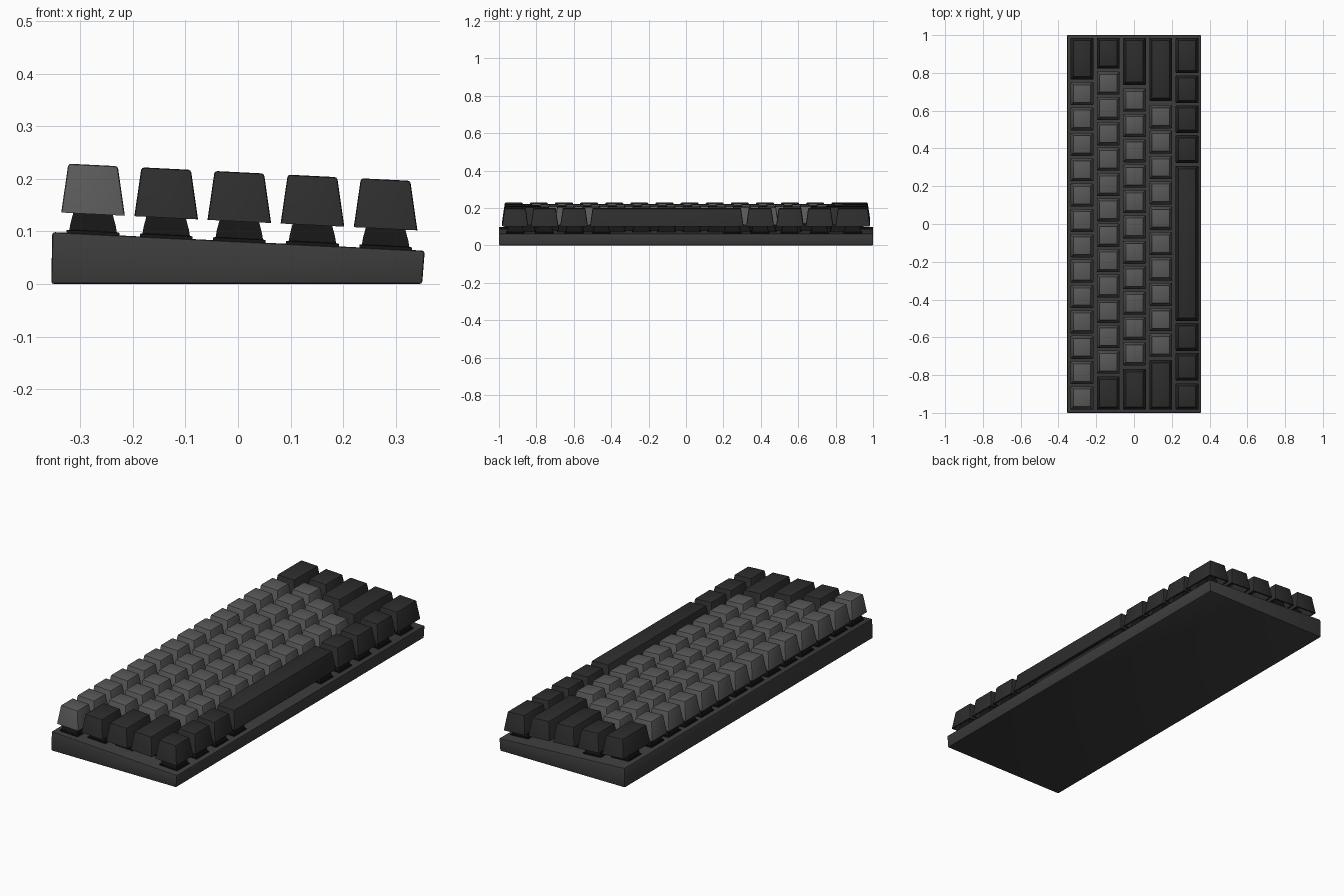
import bpy, bmesh

if "Cube" in bpy.data.objects:
    bpy.data.objects.remove(bpy.data.objects["Cube"])

SLOPE = -0.05          # the deck falls from back row to front row
DECK, KEY_LOW, KEY_TOP = 0.081, 0.119, 0.2125


def material(name, v):
    m = bpy.data.materials.new(name)
    m.diffuse_color = (v, v, v, 1)
    m.use_nodes = True
    m.node_tree.nodes["Principled BSDF"].inputs["Base Color"].default_value = m.diffuse_color
    return m


LIGHT = material("light_key", 0.10)
DARK = material("dark_key", 0.026)
CASE = material("case", 0.045)
BLACK = material("switch_black", 0.008)


def finish(bm, name, mat, bevel=0.0, segments=2, bevel_above=None):
    bmesh.ops.recalc_face_normals(bm, faces=bm.faces)
    if bevel:
        edges = [e for e in bm.edges if bevel_above is None or e in bevel_above]
        bmesh.ops.bevel(bm, geom=edges, offset=bevel, segments=segments,
                        profile=0.5, affect='EDGES')
    me = bpy.data.meshes.new(name)
    bm.to_mesh(me)
    bm.free()
    me.materials.append(mat)
    ob = bpy.data.objects.new(name, me)
    bpy.context.collection.objects.link(ob)
    return ob


def loft(bm, cx, cy, rings):
    """Stack rectangles (half x, half y, z), sheared to follow the deck slope."""
    loops = []
    for hx, hy, z in rings:
        loops.append([bm.verts.new((cx + sx * hx, cy + sy * hy,
                                    z + SLOPE * (cx + sx * hx)))
                      for sx, sy in ((-1, -1), (1, -1), (1, 1), (-1, 1))])
    for a, b in zip(loops, loops[1:]):
        for i in range(4):
            j = (i + 1) % 4
            bm.faces.new((a[i], a[j], b[j], b[i]))
    bm.faces.new(loops[0][::-1])
    bm.faces.new(loops[-1])
    return loops


def switch(name, cx, cy):
    bm = bmesh.new()
    loft(bm, cx, cy, [(0.050, 0.050, DECK - 0.004), (0.050, 0.050, DECK + 0.005),
                      (0.045, 0.045, DECK + 0.006), (0.043, 0.043, DECK + 0.018),
                      (0.034, 0.034, DECK + 0.052), (0.030, 0.030, DECK + 0.075)])
    finish(bm, name, BLACK)


def key(name, cx, y0, y1, mat):
    cy, hx, hy, ins = (y0 + y1) / 2, 0.0605, (y1 - y0) / 2, 0.0135
    w = 0.009
    bm = bmesh.new()
    # hollow cap: ceiling, inner wall, rim, outer wall, top
    loops = loft(bm, cx, cy, [(hx - w - 0.009, hy - w - 0.009, KEY_LOW + 0.07),
                              (hx - w, hy - w, KEY_LOW), (hx, hy, KEY_LOW),
                              (hx - ins, hy - ins, KEY_TOP)])
    outer = set(loops[3])
    edges = {e for e in bm.edges if outer & set(e.verts)}
    finish(bm, name, mat, 0.005, 2, edges)


# Wedge-shaped case, extruded along the length
bm = bmesh.new()
profile = [(-0.355, 0), (0.350, 0), (0.355, DECK + SLOPE * 0.355),
           (-0.353, DECK - SLOPE * 0.353)]
face = bm.faces.new([bm.verts.new((x, -1, z)) for x, z in profile])
ext = bmesh.ops.extrude_face_region(bm, geom=[face])
for v in ext["geom"]:
    if isinstance(v, bmesh.types.BMVert):
        v.co.y = 1
finish(bm, "case", CASE, 0.005)

# Rows from back to front: wide dark keys, then start and count of unit keys
PITCH, UNIT = 0.1343, 0.122
rows = [
    ([(0.765, 0.985)], -0.921, 13),
    ([(-0.983, -0.808), (0.822, 0.985)], -0.731, 12),
    ([(-0.983, -0.768), (0.736, 0.985)], -0.687, 11),
    ([(-0.983, -0.721), (0.652, 0.985)], -0.641, 10),
    ([(-0.983, -0.844), (-0.829, -0.683), (-0.672, -0.525), (-0.513, 0.307),
      (0.322, 0.470), (0.482, 0.628), (0.640, 0.787), (0.799, 0.985)], 0, 0),
]
for r, (wide, start, count) in enumerate(rows):
    x = -0.2755 + 0.139 * r
    for i in range(count):
        y = start + PITCH * i
        key(f"light_key_{r + 1}_{i + 1}", x, y - UNIT / 2, y + UNIT / 2, LIGHT)
        switch(f"light_switch_{r + 1}_{i + 1}", x, y)
    for i, (y0, y1) in enumerate(wide):
        key(f"dark_key_{r + 1}_{i + 1}", x, y0, y1, DARK)
        c = (y0 + y1) / 2
        # the long bar is carried near both ends
        spots = [c - 0.35, c + 0.35] if y1 - y0 > 0.5 else [c]
        for k, y in enumerate(spots):
            switch(f"dark_switch_{r + 1}_{i + 1}_{k + 1}", x, y)

# Smooth the bevels, keep hard edges
bpy.ops.object.select_all(action='SELECT')
bpy.context.view_layer.objects.active = bpy.data.objects["case"]
bpy.ops.object.shade_smooth_by_angle(angle=0.6)
